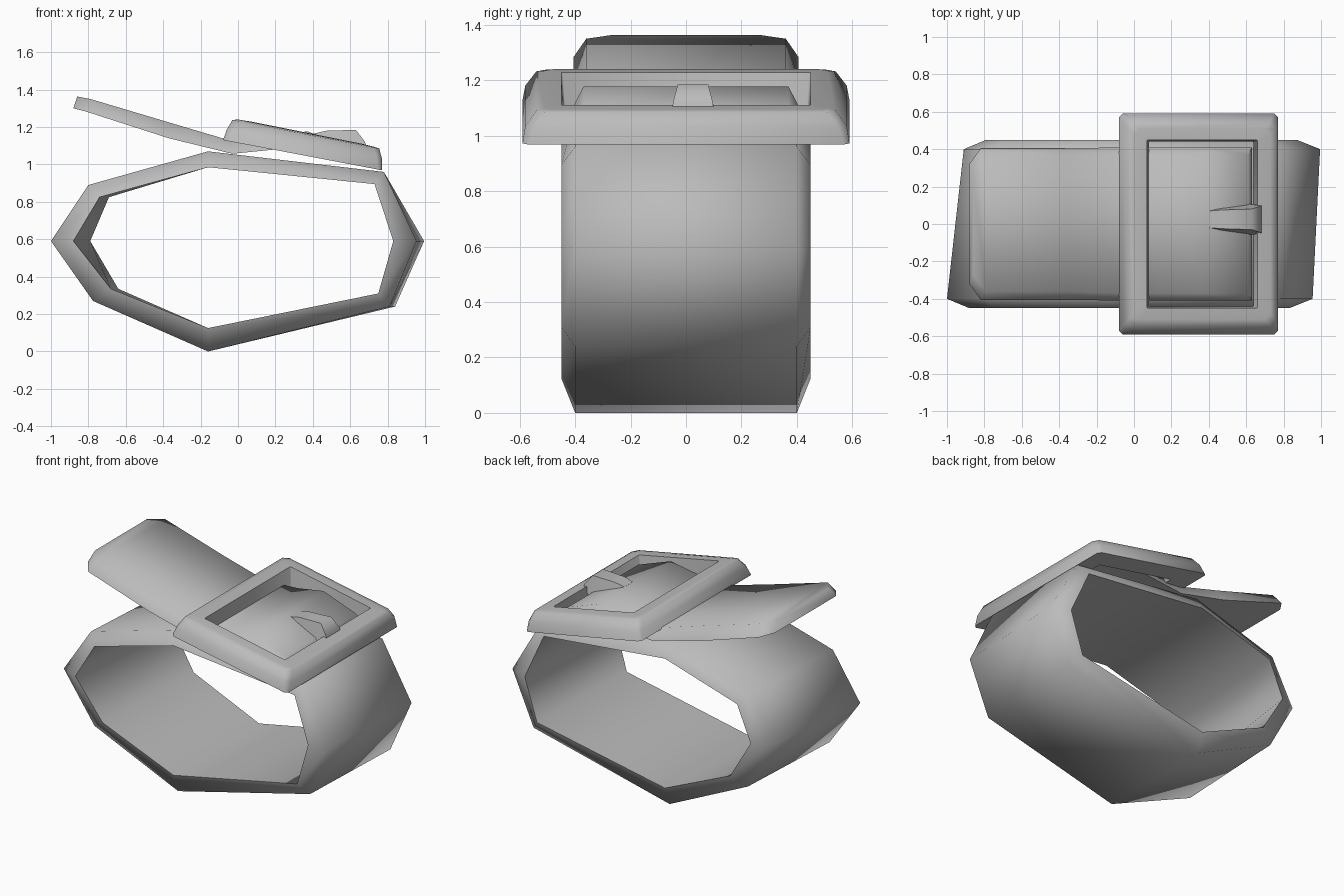
import bpy, bmesh, math

if "Cube" in bpy.data.objects:
    bpy.data.objects.remove(bpy.data.objects["Cube"])

grey = bpy.data.materials.new("grey leather")
grey.diffuse_color = (0.5, 0.5, 0.5, 1)
grey.use_nodes = True
grey.node_tree.nodes["Principled BSDF"].inputs["Base Color"].default_value = grey.diffuse_color


def loft(name, rings, closed=False, smooth=60):
    """Join equal-length rings of points; cap the ends unless the loft is closed."""
    bm = bmesh.new()
    vs = [[bm.verts.new(p) for p in r] for r in rings]
    n = len(rings[0])
    for a in range(len(vs) if closed else len(vs) - 1):
        r, s = vs[a], vs[(a + 1) % len(vs)]
        for i in range(n):
            j = (i + 1) % n
            bm.faces.new((r[i], r[j], s[j], s[i]))
    if not closed:
        bm.faces.new(vs[0])
        bm.faces.new(vs[-1])
    bmesh.ops.recalc_face_normals(bm, faces=bm.faces)
    mesh = bpy.data.meshes.new(name)
    bm.to_mesh(mesh)
    bm.free()
    ob = bpy.data.objects.new(name, mesh)
    bpy.context.collection.objects.link(ob)
    mesh.materials.append(grey)
    bpy.ops.object.select_all(action='DESELECT')
    bpy.context.view_layer.objects.active = ob
    ob.select_set(True)
    bpy.ops.object.shade_smooth_by_angle(angle=math.radians(smooth))
    return ob


# Band: eight-sided loop, trapezoid section, slightly skewed towards the back
# outer x, outer z, inner x, inner z, shift of the back edge
band = [(-1.0, .59, -.88, .59, .09), (-.80, .89, -.74, .825, .05),
        (-.16, 1.07, -.16, .985, 0), (.78, .96, .73, .895, 0),
        (.955, .59, .83, .59, .04), (.81, .24, .75, .31, .03),
        (-.16, 0, -.16, .125, 0), (-.775, .27, -.68, .335, .04)]
loft("band", [[(ox, -.40, oz), (ix, -.45, iz), (ix + d, .45, iz), (ox + d, .40, oz)]
              for ox, oz, ix, iz, d in band], closed=True, smooth=75)

# Strap: free tail with clipped corners, bending up into the buckle opening
# bottom x, z, half width; top x, z, half width
strap = [(-.88, 1.30, .32, -.86, 1.363, .27), (-.82, 1.285, .405, -.79, 1.35, .36),
         (-.37, 1.14, .405, -.36, 1.222, .36), (-.03, 1.057, .41, -.05, 1.13, .37),
         (.20, 1.08, .41, .18, 1.145, .37), (.39, 1.10, .41, .37, 1.177, .37),
         (.63, 1.02, .41, .61, 1.09, .37)]
loft("strap", [[(bx, -bw, bz), (bx, bw, bz), (tx, tw, tz), (tx, -tw, tz)]
               for bx, bz, bw, tx, tz, tw in strap], smooth=65)


# Buckle frame: tilted rectangular ring with clipped corners
def ring(x0, x1, w, clip, z0, slope):
    c = clip
    pts = [(x0, -w + c), (x0 + c, -w), (x1 - c, -w), (x1, -w + c),
           (x1, w - c), (x1 - c, w), (x0 + c, w), (x0, w - c)]
    return [(x, y, z0 + slope * x) for x, y in pts]


loft("buckle_frame", [ring(-.08, .77, .59, .02, 1.115, -.19),
                      ring(-.06, .77, .58, .03, 1.175, -.19),
                      ring(-.03, .755, .54, .03, 1.232, -.195),
                      ring(.0, .73, .51, .03, 1.24, -.20),
                      ring(.07, .66, .45, .004, 1.243, -.20),
                      ring(.08, .64, .44, .004, 1.115, -.19)], closed=True, smooth=60)

# Prong: blunt tongue resting on the right bar
# base x, base z, base half width; top x, top z, top half width
prong = [(.40, 1.11, .06, .405, 1.165, .045), (.47, 1.09, .07, .47, 1.18, .05),
         (.60, 1.07, .082, .63, 1.185, .055), (.685, 1.06, .078, .68, 1.12, .072)]
loft("prong", [[(bx, .025 - bw, bz), (bx, .025 + bw, bz),
                (tx, .025 + tw, tz), (tx, .025 - tw, tz)]
               for bx, bz, bw, tx, tz, tw in prong], smooth=65)
